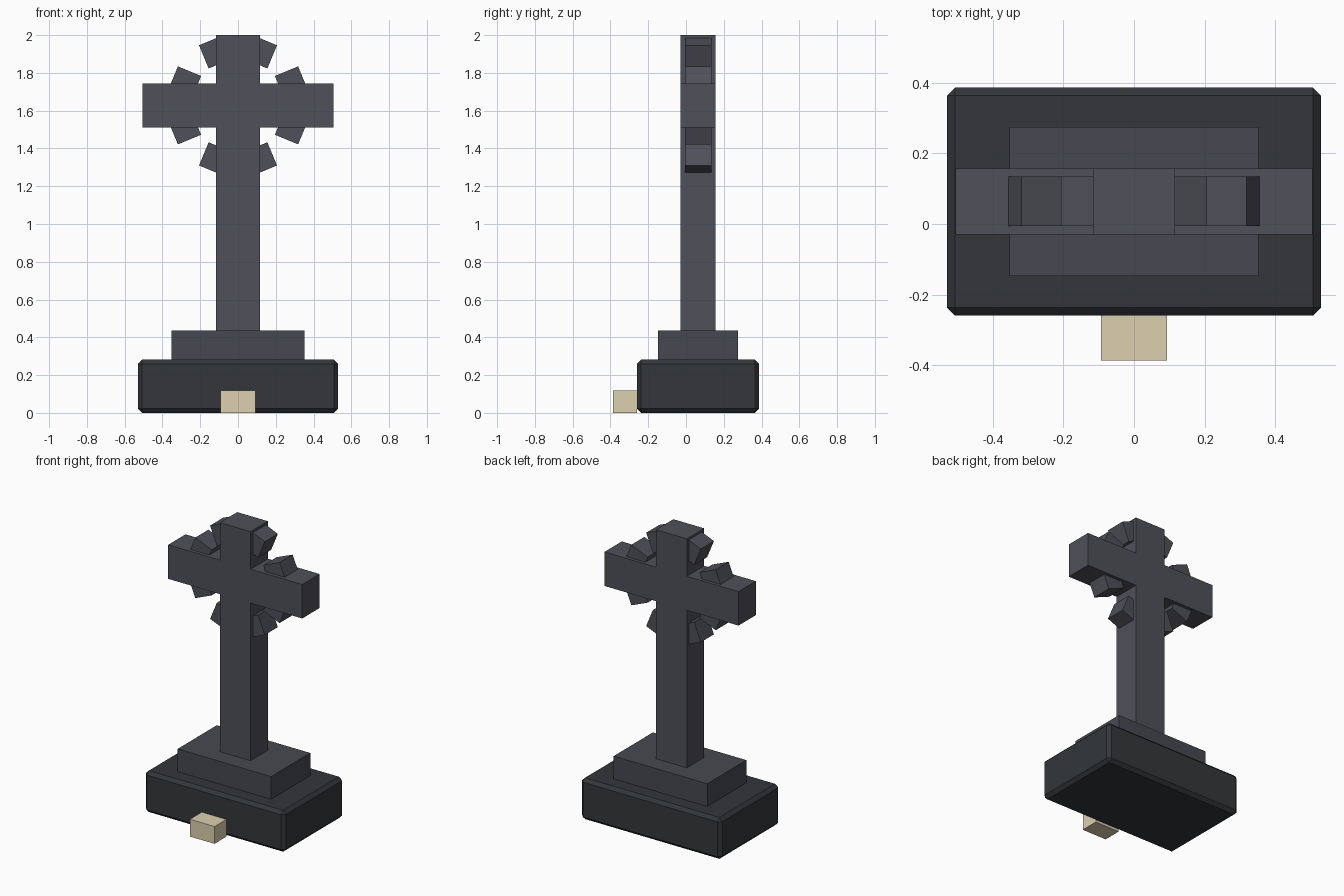
import bpy, bmesh, math
from mathutils import Matrix

if "Cube" in bpy.data.objects:
    bpy.data.objects.remove(bpy.data.objects["Cube"])


def material(name, rgb):
    m = bpy.data.materials.new(name)
    m.diffuse_color = (*rgb, 1)
    m.use_nodes = True
    m.node_tree.nodes["Principled BSDF"].inputs["Base Color"].default_value = m.diffuse_color
    return m


dark = material("dark_granite", (0.033, 0.037, 0.042))
slate = material("slate", (0.063, 0.066, 0.083))
stone = material("cross_stone", (0.078, 0.080, 0.100))
sand = material("sandstone", (0.72, 0.63, 0.43))


def finish(name, bm, mat):
    bmesh.ops.recalc_face_normals(bm, faces=bm.faces)
    me = bpy.data.meshes.new(name)
    bm.to_mesh(me)
    bm.free()
    me.materials.append(mat)
    ob = bpy.data.objects.new(name, me)
    bpy.context.collection.objects.link(ob)
    return ob


def box(name, x, y, z, mat, rot=Matrix()):
    """Box from (min, max) ranges, then transformed by rot."""
    size = [b - a for a, b in (x, y, z)]
    mid = [(a + b) / 2 for a, b in (x, y, z)]
    bm = bmesh.new()
    bmesh.ops.create_cube(bm, size=1, matrix=rot @ Matrix.Translation(mid) @ Matrix.Diagonal((*size, 1)))
    return finish(name, bm, mat)


# Chamfered base, plinth step and small front block
base = box("base", (-0.529, 0.529), (-0.259, 0.386), (0, 0.282), dark)
bev = base.modifiers.new("chamfer", "BEVEL")
bev.width = 0.022
bev.segments = 1
box("plinth", (-0.353, 0.353), (-0.147, 0.275), (0.282, 0.437), slate)
box("front_block", (-0.093, 0.093), (-0.386, -0.259), (0, 0.118), sand)

# Cross: half outline mirrored and extruded
w, arm, lo, hi = 0.116, 0.506, 1.512, 1.744
half = [(w, 0.437), (w, lo), (arm, lo), (arm, hi), (w, hi), (w, 2.0)]
outline = half + [(-x, z) for x, z in reversed(half)]
bm = bmesh.new()
face = bm.faces.new([bm.verts.new((x, -0.03, z)) for x, z in outline])
ext = bmesh.ops.extrude_face_region(bm, geom=[face])
bmesh.ops.translate(bm, vec=(0, 0.187, 0), verts=[v for v in ext["geom"] if isinstance(v, bmesh.types.BMVert)])
finish("cross", bm, stone)

# Eight ring stones set around the crossing
centre = Matrix.Translation((0, 0, (lo + hi) / 2))
for i in range(8):
    turn = centre @ Matrix.Rotation(math.radians(22.5 + 45 * i), 4, "Y")
    box(f"ring_stone_{i + 1}", (0.24, 0.373), (-0.006, 0.135), (-0.069, 0.069), stone, turn)
